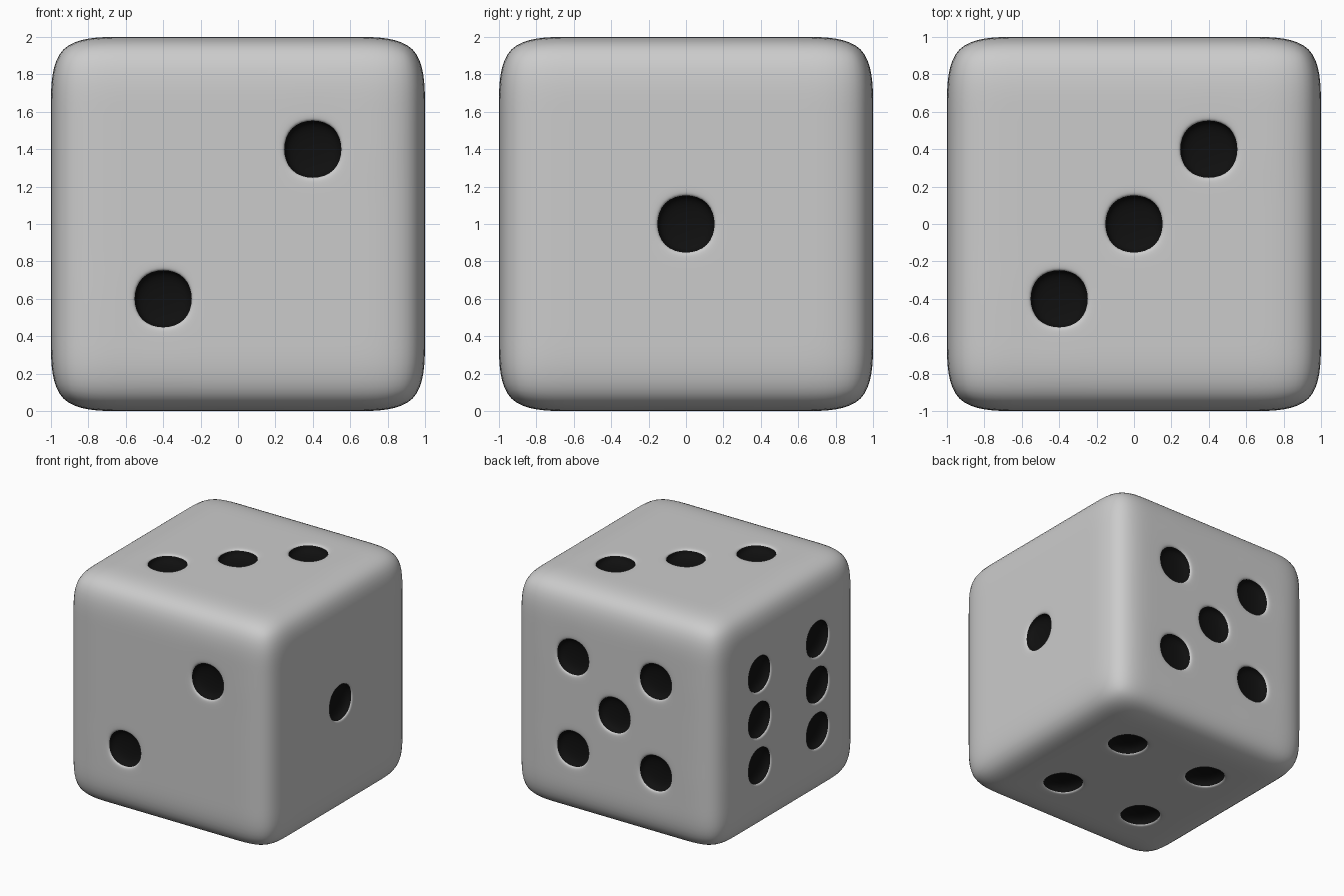
import bpy, bmesh
from mathutils import Vector

if "Cube" in bpy.data.objects:
    bpy.data.objects.remove(bpy.data.objects["Cube"])

PIP_DEPTH = 0.08
A = 0.4  # pip offset from the face centre

X, Y, Z = Vector((1, 0, 0)), Vector((0, 1, 0)), Vector((0, 0, 1))
diagonal = [(-A, -A), (A, A)]
corners = diagonal + [(-A, A), (A, -A)]
six = [(u, v) for u in (-A, A) for v in (-A, 0, A)]

# Each face: normal, its two in-plane axes, pip positions
layout = [
    (X, Y, Z, [(0, 0)]),
    (-Y, X, Z, diagonal),
    (Z, X, Y, diagonal + [(0, 0)]),
    (-Z, X, Y, corners),
    (Y, X, Z, corners + [(0, 0)]),
    (-X, Y, Z, six),
]
pip_centres = [n + u * a + v * b for n, u, v, spots in layout for a, b in spots]

# Cube with a 5 x 5 grid on every side
bm = bmesh.new()
bmesh.ops.create_cube(bm, size=2)
bmesh.ops.subdivide_edges(bm, edges=bm.edges[:], cuts=4, use_grid_fill=True)
bm.normal_update()

# Sink the pip cells: inset a rim, then push the floor inwards
pips = [f for f in bm.faces
        if any((f.calc_center_median() - c).length < 0.05 for c in pip_centres)]
bmesh.ops.inset_individual(bm, faces=pips, thickness=0.04, use_even_offset=True)
for f in pips:
    f.material_index = 1
bm.normal_update()
walls = bmesh.ops.inset_individual(bm, faces=pips, thickness=0.0, depth=-PIP_DEPTH)
for f in walls["faces"] + pips:
    f.material_index = 1
for f in bm.faces:
    f.smooth = True

mesh = bpy.data.meshes.new("die")
bm.to_mesh(mesh)
bm.free()

# Black pips, grey body
black = bpy.data.materials.new("pip_black")
black.diffuse_color = (0.005, 0.005, 0.005, 1)
black.use_nodes = True
black.node_tree.nodes["Principled BSDF"].inputs["Base Color"].default_value = black.diffuse_color
mesh.materials.append(None)
mesh.materials.append(black)

die = bpy.data.objects.new("die", mesh)
bpy.context.collection.objects.link(die)
die.location.z = 1

# Subdivision rounds the edges and the pips
sub = die.modifiers.new("rounding", 'SUBSURF')
sub.levels = sub.render_levels = 3
